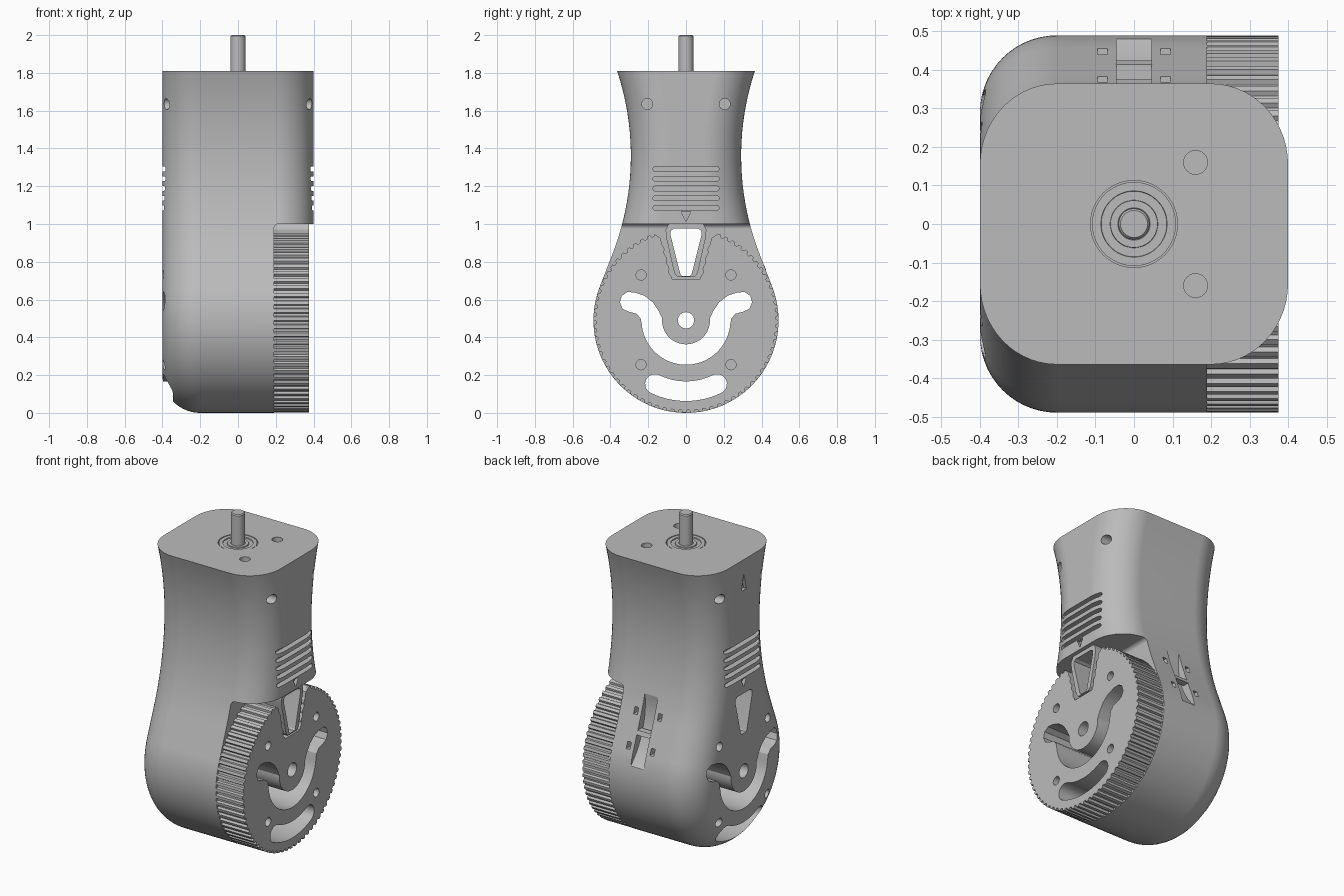
import bpy, bmesh
from math import sin, cos, pi, radians

if "Cube" in bpy.data.objects:
    bpy.data.objects.remove(bpy.data.objects["Cube"])

grey = bpy.data.materials.new("plain_grey")
grey.use_nodes = True
grey.diffuse_color = (0.5, 0.5, 0.5, 1)
grey.node_tree.nodes["Principled BSDF"].inputs["Base Color"].default_value = (0.5, 0.5, 0.5, 1)


def make(name, bm):
    bmesh.ops.remove_doubles(bm, verts=bm.verts, dist=1e-5)
    bmesh.ops.recalc_face_normals(bm, faces=bm.faces)
    me = bpy.data.meshes.new(name)
    bm.to_mesh(me)
    bm.free()
    me.materials.append(grey)
    ob = bpy.data.objects.new(name, me)
    bpy.context.collection.objects.link(ob)
    return ob


def loft(name, rings):
    bm = bmesh.new()
    rows = [[bm.verts.new(p) for p in ring] for ring in rings]
    n = len(rows[0])
    for a, b in zip(rows, rows[1:]):
        for i in range(n):
            j = (i + 1) % n
            bm.faces.new((a[i], a[j], b[j], b[i]))
    bm.faces.new(rows[0])
    bm.faces.new(rows[-1])
    return make(name, bm)


def prism(name, pts, lo, hi, axis="x"):
    place = {"x": lambda u, v, w: (w, u, v),
             "y": lambda u, v, w: (u, w, v),
             "z": lambda u, v, w: (u, v, w)}[axis]
    return loft(name, [[place(u, v, w) for u, v in pts] for w in (lo, hi)])


def arc(cx, cy, r, a0, a1, n):
    return [(cx + r * cos(radians(a0 + (a1 - a0) * i / n)),
             cy + r * sin(radians(a0 + (a1 - a0) * i / n))) for i in range(n + 1)]


def circle(cx, cy, r, n=32):
    return arc(cx, cy, r, 0, 360, n)[:-1]


def rect(cx, cy, w, h):
    return [(cx - w, cy - h), (cx + w, cy - h), (cx + w, cy + h), (cx - w, cy + h)]


def mirror(half):
    return half + [(-u, v) for u, v in reversed(half) if abs(u) > 1e-6]


def cut(cutter, *targets):
    cutter.hide_render = True
    for ob in targets:
        mod = ob.modifiers.new("cut", "BOOLEAN")
        mod.operation, mod.solver, mod.object = "DIFFERENCE", "EXACT", cutter
        with bpy.context.temp_override(object=ob, active_object=ob):
            bpy.ops.object.modifier_apply(modifier=mod.name)
    bpy.data.objects.remove(cutter)


# Housing: side silhouette of a round base and a waisted neck, rounded toward both sides
MID = 0.49


def silhouette(inset):
    base = arc(0, MID, 0.49 - inset, -90, 21.3, 40)
    neck = arc(1.722, 1.36, 1.43 + inset, 201.3, 156, 24)
    return mirror(base + neck)


steps = [i * pi / 28 for i in range(15)]
side = [(0.2 + 0.2 * sin(a), 0.2 * (1 - cos(a))) for a in steps]
sections = [(-x, d) for x, d in reversed(side)] + side
body = loft("housing", [[(x, y, z) for y, z in silhouette(d)] for x, d in sections])
cut(prism("trim", rect(0, 2.31, 1, 0.5), -1, 1), body)
recess = [(0.19, -0.2), (0.7, -0.2), (0.7, 1.0)] + arc(0.215, 0.975, 0.025, 90, 180, 6)
cut(prism("wheel_recess", recess, -1, 1, "y"), body)

# Toothed wheel with a notched top
teeth = 72
outline = []
for i in range(teeth):
    for k, r in ((0, 0.489), (0.42, 0.489), (0.55, 0.476), (0.87, 0.476)):
        a = 2 * pi * (i + k) / teeth
        outline.append((r * sin(a), MID + r * cos(a)))
wheel = prism("toothed_wheel", outline, 0.185, 0.375)
notch = [(0.075 + 0.045 * i / 14 + 0.007 * (i // 2 % 2), 0.71 + 0.18 * i / 14) for i in range(15)]
notch += [(0.135, 0.925), (0.165, 0.945), (0.2, 1.05)]
cut(prism("notch", mirror(notch), 0, 1), wheel)

# Belt wedge sitting in the notch
wedge = prism("belt_wedge", mirror([(0.045, 0.72), (0.062, 0.74), (0.105, 0.93),
                                    (0.108, 0.97), (0.09, 1.003)]), 0.185, 0.375)

# Openings through housing and wheel
smile = arc(0, MID, 0.235, -90, -5, 20)
smile += [(0.24, 0.5), (0.262, 0.525), (0.3, 0.535), (0.335, 0.55), (0.35, 0.585),
          (0.34, 0.62), (0.31, 0.64), (0.27, 0.637), (0.22, 0.62), (0.175, 0.585), (0.145, 0.54)]
smile += arc(0, MID, 0.127, 5, -90, 20)
end = arc(0.375 * sin(radians(26)), MID - 0.375 * cos(radians(26)), 0.052, -64, 116, 10)
kidney = arc(0, MID, 0.427, -90, -65, 8) + end + arc(0, MID, 0.323, -65, -90, 8)
window = mirror([(0.022, 0.725), (0.03, 0.735), (0.083, 0.945), (0.08, 0.965), (0.065, 0.975)])
for pts in (mirror(smile), mirror(kidney), circle(0, MID, 0.043)):
    cut(prism("opening", pts, -1, 1), body, wheel)
cut(prism("opening", window, -1, 1), body, wedge)

# Side details repeated on both flanks: screw holes, vents and pointers
for s in (-1, 1):
    for y in (-1, 1):
        cut(prism("screw_hole", circle(y * 0.205, 1.635, 0.029, 24), s * 0.28, s * 0.5), body)
        for z in (0.255, 0.73):
            target = wheel if s > 0 else body
            cut(prism("screw_hole", circle(y * 0.238, z, 0.027, 24), s * 0.28, s * 0.5), target)
    for i in range(5):
        z = 1.085 + 0.0515 * i
        vent = arc(0.162, z, 0.013, -90, 90, 8)
        cut(prism("vent", mirror(vent), s * 0.365, s * 0.5), body)
    cut(prism("pointer", [(-0.025, 1.065), (0, 1.012), (0.025, 1.065)], s * 0.38, s * 0.5), body)
cut(prism("upper_pointer", [(-0.025, 1.62), (0, 1.72), (0.025, 1.62)], -0.5, -0.38), body)

# Strap channel and latch slots on the back
cut(prism("strap_channel", circle(0.803, 0.921, 0.466, 96), -0.045, 0.045), body)
strap_bar = prism("strap_bar", [(0.375, 0.782), (0.382, 0.757), (0.424, 0.757), (0.414, 0.782)],
                  -0.047, 0.047)
for x in (-0.082, 0.082):
    for y, z in ((0.45, 0.69), (0.377, 0.88)):
        cut(prism("latch_slot", rect(x, z, 0.013, 0.02), y - 0.05, y + 0.1, "y"), body)

# Top plate: bearing pocket and two screw holes
TOP = 1.81
cut(prism("bearing_pocket", circle(0, 0, 0.113, 48), TOP - 0.05, TOP + 0.1, "z"), body)
for y in (-0.16, 0.16):
    cut(prism("top_screw_hole", circle(0.16, y, 0.031, 24), TOP - 0.1, TOP + 0.1, "z"), body)

# Bearing and output shaft, turned from stepped profiles


def turned(name, profile, n=48):
    return loft(name, [[(x, y, z) for x, y in circle(0, 0, r, n)] for r, z in profile])


bearing = turned("bearing", [(0.109, TOP - 0.055), (0.109, TOP - 0.002), (0.086, TOP - 0.002),
                             (0.085, TOP - 0.008), (0.062, TOP - 0.008), (0.061, TOP - 0.002),
                             (0.042, TOP - 0.002), (0.041, TOP - 0.006)])
shaft = turned("output_shaft", [(0.04, TOP - 0.03), (0.04, 1.994), (0.035, 2.0)])

# Smooth rounded surfaces, keep hard edges
for ob in (body, wheel, wedge, strap_bar, bearing, shaft):
    bpy.ops.object.select_all(action="DESELECT")
    ob.select_set(True)
    bpy.context.view_layer.objects.active = ob
    bpy.ops.object.shade_smooth_by_angle(angle=radians(25))
    ob.modifiers.new("even_normals", "WEIGHTED_NORMAL").keep_sharp = True
